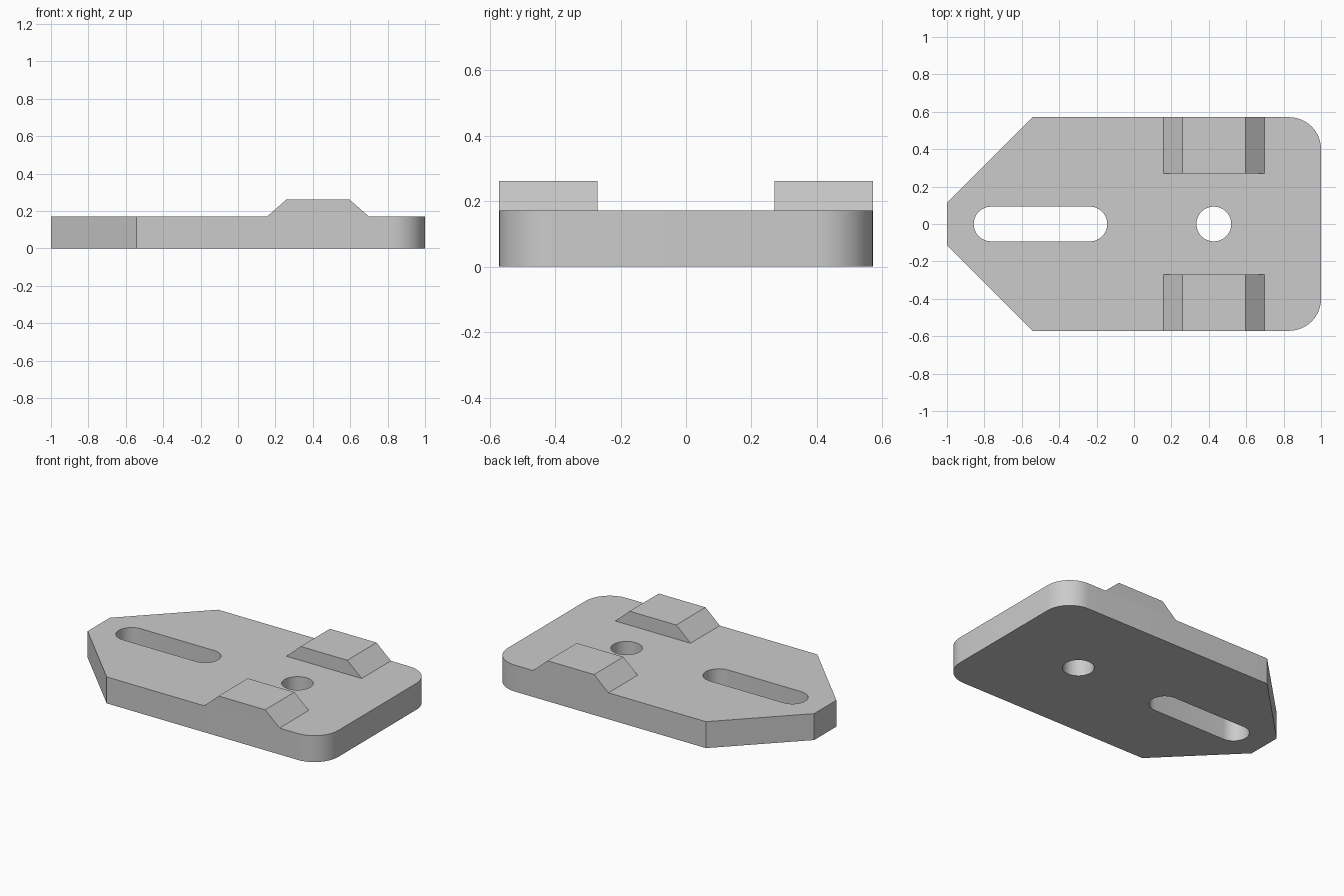
import bpy
import bmesh
from math import cos, sin, pi, radians

cube = bpy.data.objects.get("Cube")
if cube:
    bpy.data.objects.remove(cube, do_unlink=True)

THICK = 0.1715
HALF_W = 0.571
HOLE_R = 0.093

grey = bpy.data.materials.new("light grey")
grey.use_nodes = True
grey.diffuse_color = (0.6, 0.6, 0.6, 1)
grey.node_tree.nodes["Principled BSDF"].inputs["Base Color"].default_value = (0.6, 0.6, 0.6, 1)


def arc(cx, cy, r, start, end, steps):
    """Points along an arc, angles in degrees."""
    angles = [radians(start + (end - start) * i / steps) for i in range(steps + 1)]
    return [(cx + r * cos(a), cy + r * sin(a)) for a in angles]


def slab(name, loops, thickness):
    """Fill an outline with holes and thicken it downwards along local z."""
    bm = bmesh.new()
    for loop in loops:
        verts = [bm.verts.new((x, y, 0)) for x, y in loop]
        for a, b in zip(verts, verts[1:] + verts[:1]):
            bm.edges.new((a, b))
    bmesh.ops.triangle_fill(bm, use_beauty=True, edges=bm.edges[:], normal=(0, 0, 1))
    bm.normal_update()
    bmesh.ops.reverse_faces(bm, faces=[f for f in bm.faces if f.normal.z < 0])
    mesh = bpy.data.meshes.new(name)
    bm.to_mesh(mesh)
    bm.free()
    mesh.materials.append(grey)
    obj = bpy.data.objects.new(name, mesh)
    bpy.context.collection.objects.link(obj)
    bpy.ops.object.select_all(action='DESELECT')
    obj.select_set(True)
    bpy.context.view_layer.objects.active = obj
    solid = obj.modifiers.new("thickness", 'SOLIDIFY')
    solid.thickness = thickness
    solid.offset = -1
    bpy.ops.object.modifier_apply(modifier=solid.name)
    bpy.ops.object.shade_smooth_by_angle(angle=radians(30))
    return obj


# Base plate: tapered nose, rounded rear corners, long slot and round hole
fillet = 0.171
outline = [(-1, 0.114), (-1, -0.114), (-0.543, -HALF_W)]
outline += arc(1 - fillet, fillet - HALF_W, fillet, -90, 0, 12)
outline += arc(1 - fillet, HALF_W - fillet, fillet, 0, 90, 12)
outline += [(-0.543, HALF_W)]
slot = arc(-0.857 + HOLE_R, 0, HOLE_R, 90, 270, 20)
slot += arc(-0.143 - HOLE_R, 0, HOLE_R, -90, 90, 20)
hole = arc(0.427, 0, HOLE_R, 0, 360, 40)[:-1]
plate = slab("base_plate", [outline, slot, hole], THICK)
plate.location.z = THICK

# Raised ramp blocks along both long edges
block_depth = 0.3
ramp = [(0.157, 0), (0.698, 0), (0.595, 0.091), (0.26, 0.091)]
for name, y in (("front_ramp_block", -HALF_W), ("back_ramp_block", HALF_W - block_depth)):
    block = slab(name, [ramp], block_depth)
    block.rotation_euler.x = pi / 2
    block.location = (0, y, THICK)
